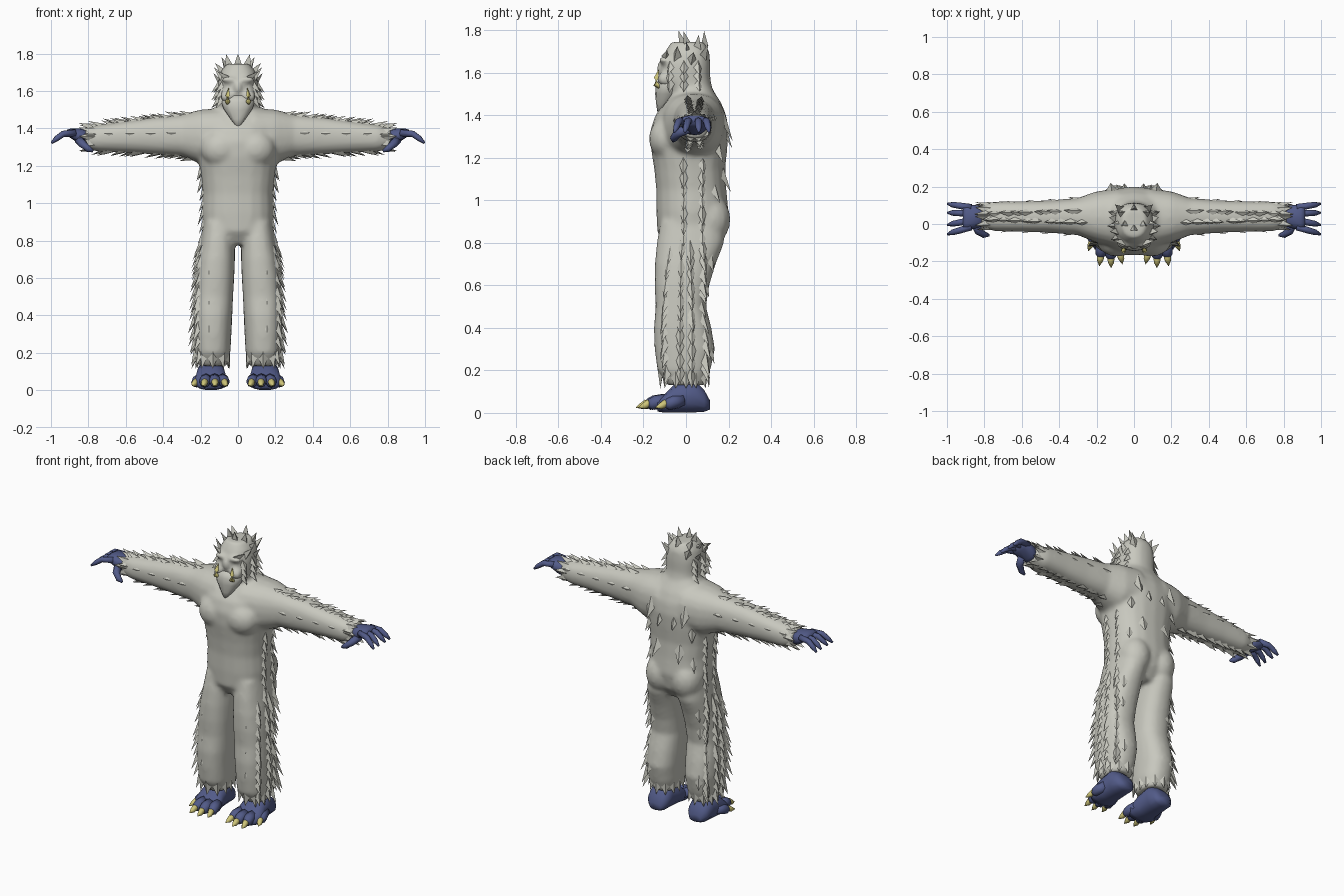
import bpy
import bmesh
import random
from math import cos, sin, pi, radians
from mathutils import Vector
from mathutils.bvhtree import BVHTree

random.seed(4)
if "Cube" in bpy.data.objects:
    bpy.data.objects.remove(bpy.data.objects["Cube"])


def material(name, colour):
    mat = bpy.data.materials.new(name)
    mat.use_nodes = True
    mat.diffuse_color = (*colour, 1)
    mat.node_tree.nodes["Principled BSDF"].inputs["Base Color"].default_value = (*colour, 1)
    return mat


FUR = material("pale grey fur", (0.58, 0.58, 0.52))
SKIN = material("slate blue skin", (0.085, 0.105, 0.25))
HORN = material("yellow horn", (0.62, 0.56, 0.19))


def skin_rings(bm, rings):
    """Bridge a row of equal rings into a closed skin."""
    loops = [[bm.verts.new(p) for p in ring] for ring in rings]
    for a, b in zip(loops, loops[1:]):
        for i in range(len(a)):
            j = (i + 1) % len(a)
            bm.faces.new((a[i], a[j], b[j], b[i]))
    bm.faces.new(loops[0])
    bm.faces.new(loops[-1])


def loft(bm, axis, rows, sides=20, side=1, square=0.85):
    """Each row: position on the axis, then low and high of the other two axes."""
    rings = []
    for pos, u0, u1, v0, v1 in rows:
        ring = []
        for k in range(sides):
            c, s = cos(2 * pi * k / sides), sin(2 * pi * k / sides)
            c = abs(c) ** square * (1 if c > 0 else -1)
            s = abs(s) ** square * (1 if s > 0 else -1)
            p = [(u0 + u1) / 2 + c * (u1 - u0) / 2, (v0 + v1) / 2 + s * (v1 - v0) / 2]
            p.insert("xyz".index(axis), pos)
            ring.append((p[0] * side, p[1], p[2]))
        rings.append(ring)
    skin_rings(bm, rings)


def tube(bm, path, radii, sides=8):
    """Round tube of changing thickness along a few points."""
    pts = [Vector(p) for p in path]
    rings = []
    for i, (p, r) in enumerate(zip(pts, radii)):
        way = pts[min(i + 1, len(pts) - 1)] - pts[max(i - 1, 0)]
        turn = way.to_track_quat("Z", "Y")
        rings.append([p + turn @ Vector((r * cos(2 * pi * k / sides), r * sin(2 * pi * k / sides), 0))
                      for k in range(sides)])
    skin_rings(bm, rings)


def ball(bm, centre, size):
    made = bmesh.ops.create_uvsphere(bm, u_segments=16, v_segments=10, radius=1)["verts"]
    for v in made:
        v.co = Vector(centre) + v.co * Vector(size)


def finish(bm, name, mat, smooth=True, mirror=False):
    bmesh.ops.recalc_face_normals(bm, faces=bm.faces)
    for f in bm.faces:
        f.smooth = smooth
    mesh = bpy.data.meshes.new(name)
    bm.to_mesh(mesh)
    bm.free()
    mesh.materials.append(mat)
    obj = bpy.data.objects.new(name, mesh)
    bpy.context.collection.objects.link(obj)
    if mirror:
        obj.modifiers.new("mirror", "MIRROR").use_mirror_merge = False
    return obj


# Furry body: torso, head, arms and legs fused into one skin
bm = bmesh.new()
torso = [(.78, .14, -.09, .13), (.85, .185, -.135, .18), (.95, .195, -.14, .2), (1.05, .19, -.14, .19),
         (1.15, .2, -.15, .185), (1.25, .215, -.166, .195), (1.33, .215, -.168, .2),
         (1.4, .2, -.145, .19), (1.46, .165, -.1, .165), (1.53, .11, -.05, .12)]
head = [(1.42, .13, -.04, .16), (1.5, .105, -.08, .13), (1.57, .108, -.12, .115), (1.64, .108, -.115, .115),
        (1.7, .095, -.098, .11), (1.745, .062, -.07, .085)]
for rows in (torso, head):
    loft(bm, "z", [(z, -w, w, y0, y1) for z, w, y0, y1 in rows])
arm = [(.08, -.13, .19, 1.21, 1.51), (.2, -.1, .175, 1.21, 1.5), (.3, -.06, .14, 1.25, 1.475),
       (.45, -.047, .127, 1.26, 1.46), (.6, -.042, .122, 1.27, 1.44),
       (.75, -.038, .12, 1.275, 1.42), (.82, -.015, .1, 1.295, 1.4)]
leg = [(.13, .06, .21, -.09, .09), (.2, .04, .23, -.135, .115), (.3, .035, .235, -.148, .137),
       (.4, .03, .235, -.152, .12), (.5, .026, .23, -.143, .095), (.6, .02, .225, -.148, .11),
       (.7, .016, .215, -.147, .14), (.8, .016, .2, -.138, .18), (.9, .02, .185, -.12, .18)]
for s in (1, -1):
    loft(bm, "x", arm, side=s)
    loft(bm, "z", leg, side=s)
    ball(bm, (.09 * s, .11, .91), (.095, .1, .12))          # buttock
    ball(bm, (.09 * s, -.09, 1.29), (.11, .085, .1))        # chest muscle
    ball(bm, (.045 * s, -.1, 1.66), (.045, .03, .016))      # brow
    ball(bm, (.055 * s, -.1, 1.57), (.04, .035, .035))      # cheek
ball(bm, (0, -.115, 1.62), (.022, .025, .035))              # nose
body = finish(bm, "furry_body", FUR)
remesh = body.modifiers.new("fuse", "REMESH")
remesh.mode = "VOXEL"
remesh.voxel_size = 0.012
remesh.use_smooth_shade = True
soften = body.modifiers.new("soften", "SMOOTH")
soften.factor = 0.5
soften.iterations = 8

# Beard
bm = bmesh.new()
loft(bm, "z", [(1.4, -.006, .006, -.132, -.118), (1.45, -.04, .04, -.14, -.07), (1.5, -.075, .075, -.145, -.03),
               (1.54, -.09, .09, -.143, -.01), (1.575, -.08, .08, -.125, 0)], sides=12)
finish(bm, "beard", FUR)

# Tusks
bm = bmesh.new()
tube(bm, [(.054, -.12, 1.53), (.056, -.142, 1.545), (.055, -.14, 1.575), (.05, -.128, 1.615)],
     [.008, .014, .012, .001])
finish(bm, "tusks", HORN, mirror=True)

# Hands: palm, four spread fingers and a thumb
bm = bmesh.new()
loft(bm, "x", [(.78, 0, .08, 1.3, 1.385), (.84, -.022, .1, 1.31, 1.398), (.89, -.03, .105, 1.345, 1.4),
               (.915, -.02, .095, 1.36, 1.392)], sides=12)
for root, tip in ((-.015, -.055), (.02, -.005), (.057, .06), (.088, .108)):
    mid = (root + tip) / 2
    tube(bm, [(.87, root, 1.375), (.935, mid, 1.37), (.97, (mid + tip) / 2, 1.345), (.997, tip, 1.322)],
         [.019, .017, .015, .006])
tube(bm, [(.85, .01, 1.34), (.83, -.04, 1.315), (.8, -.058, 1.29), (.775, -.06, 1.278)],
     [.026, .022, .018, .007])
finish(bm, "hands", SKIN, mirror=True)

# Feet with four toes, and their claws
feet, claws = bmesh.new(), bmesh.new()
loft(feet, "y", [(.112, .1, .18, .015, .06), (.085, .075, .21, .004, .11), (.03, .07, .218, 0, .165),
                 (-.05, .065, .225, 0, .14), (-.1, .055, .235, 0, .09), (-.135, .07, .21, .006, .06)], sides=14)
for root, x, y in ((.085, .062, -.215), (.125, .122, -.235), (.17, .185, -.225), (.2, .245, -.145)):
    start, tip = Vector((root, y + .13, .06)), Vector((x, y, .025))
    knuckle, nail = start.lerp(tip, .35), start.lerp(tip, .55)
    knuckle.z, nail.z = .05, .04
    tube(feet, [start, knuckle, nail, start.lerp(tip, .65)], [.03, .032, .027, .012])
    tube(claws, [start.lerp(tip, .5), nail + Vector((0, -.012, .004)), start.lerp(tip, .8), tip],
         [.012, .019, .015, .001])
finish(feet, "feet", SKIN, mirror=True)
finish(claws, "toe_claws", HORN, mirror=True)

# Fur tufts, rooted where a ray from inside leaves the body
depsgraph = bpy.context.evaluated_depsgraph_get()
surface = BVHTree.FromObject(body, depsgraph)
bm = bmesh.new()


def tuft(inside, out, flow, length, width, lift=0.4):
    spot, n, _, _ = surface.ray_cast(Vector(inside), Vector(out).normalized())
    if spot is None:
        return
    flow = Vector(flow).normalized()
    across = n.cross(flow)
    across = across.normalized() if across.length > 0.3 else Vector((1, 0, 0))
    along = across.cross(n)
    tip = bm.verts.new(spot + (flow + n * lift).normalized() * length)
    root = bm.verts.new(spot - along * length * 0.6 - n * 0.004)
    a, b = (bm.verts.new(spot + across * width * k - n * 0.01) for k in (-.5, .5))
    for face in ((root, a, tip), (root, tip, b), (a, b, tip), (root, b, a)):
        bm.faces.new(face)


def around(angle):
    return cos(radians(angle)), sin(radians(angle))


DOWN, OUT = (0, 0, -1), (1, 0, 0)
for i in range(11):                                          # outer legs
    for angle in (-50, -15, 15, 50):
        z = .2 + .058 * i + random.uniform(-.02, .02)
        tuft((.13, 0, z), (*around(angle), 0), DOWN, random.uniform(.06, .095), .05, .45)
for z in (.35, .5, .66, .78):                                # sparse leg fronts and backs
    tuft((.14, 0, z), (.1, -1, 0), DOWN, .045, .05, .12)
    tuft((.14, 0, z - .06), (.3, 1, 0), DOWN, .06, .06, .2)
for i in range(7):                                           # flanks
    for angle in (-12, 22):
        tuft((.05, .02, .84 + .056 * i), (*around(angle), 0), DOWN, random.uniform(.055, .08), .05, .4)
for x, z, size in ((.12, 1.36, .09), (.05, 1.3, .06), (.15, 1.24, .07), (.08, 1.12, .09), (.15, 1.05, .07)):
    tuft((x, 0, z), (0, 1, 0), DOWN, size, size * .8, .45)   # back
for i in range(10):                                          # arms
    x = .28 + .055 * i
    for angle in (75, 105, 255, 285):
        tuft((x + random.uniform(-.02, .02), .04, 1.36), (0, *around(angle)), OUT,
             random.uniform(.05, .075), .045, .35)
    if i % 2:
        tuft((x, .04, 1.35), (0, *around(165)), OUT, .05, .04, .15)
        tuft((x - .03, .04, 1.36), (0, *around(15)), OUT, .05, .04, .15)
for k in range(9):                                           # wrist and ankle cuffs
    tuft((.79, .04, 1.345), (0, *around(40 * k + 10)), OUT, .06, .05, .2)
for k in range(12):
    tuft((.135, 0, .175), (*around(30 * k), 0), DOWN, .06, .06, .08)
for x, y, lean in ((0, -.03, 0), (.04, -.01, .3), (.05, .05, .5), (.0, .07, 0), (.07, .0, .9)):
    tuft((x, y, 1.65), (lean * .3, y, 1), (lean, y * 2, 1), .055, .045, .1)   # crown
for z, angle, size in ((1.68, -25, .06), (1.66, 15, .05), (1.69, 50, .06)):
    tuft((0, 0, z), (*around(angle), 0), (.5, .2, 1), size, .05, .4)          # ear tufts
for z in (1.63, 1.59, 1.55):                                                  # cheek ruff
    for angle in (-40, -5, 30):
        tuft((0, 0, z), (*around(angle), 0), (.35, 0, -1), .055, .05, .5)
tuft((.05, 0, 1.675), (.2, -1, 0), (1, .2, .6), .055, .03, .3)                # brow tuft
finish(bm, "fur_tufts", FUR, smooth=False, mirror=True)
